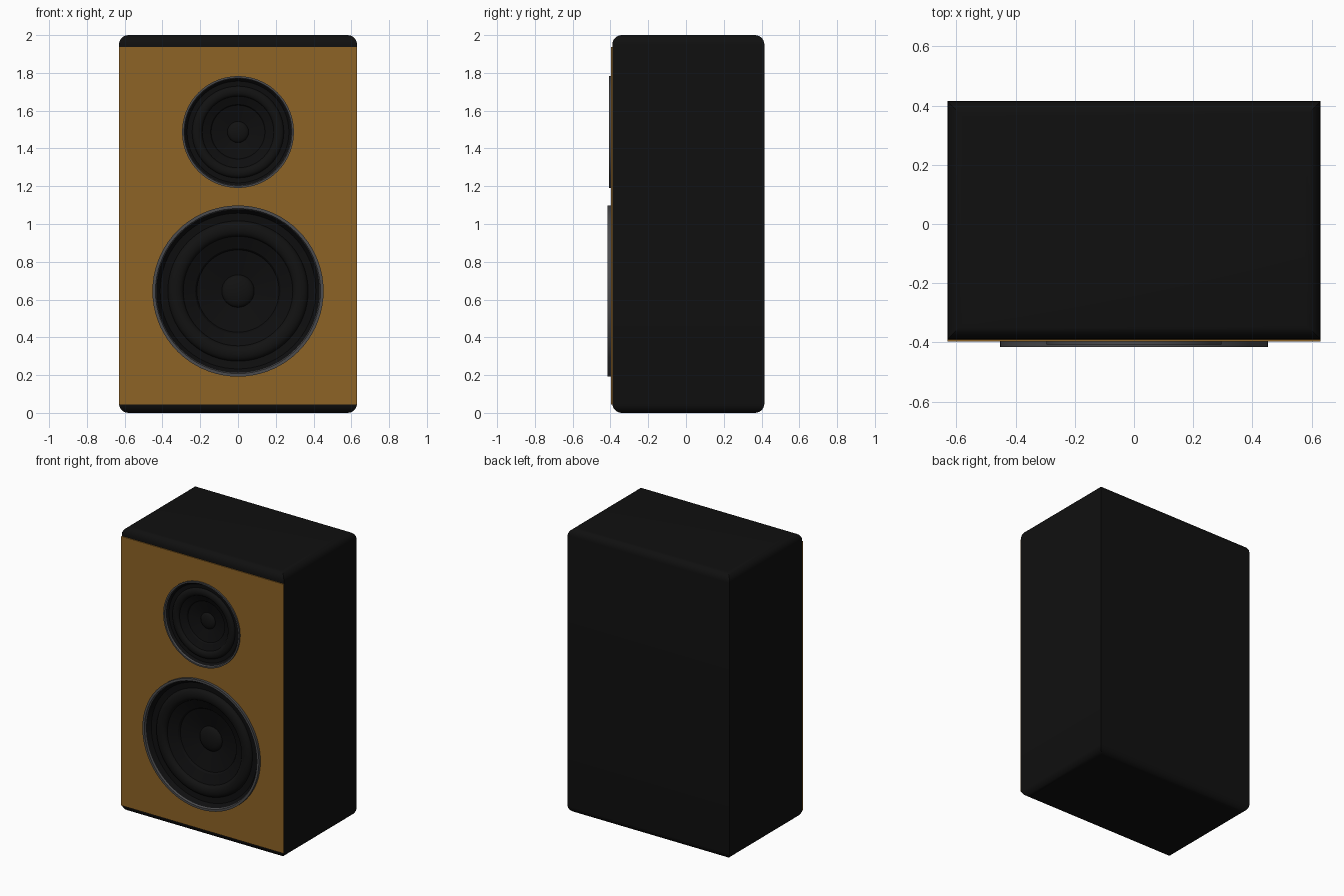
import bpy, bmesh, math
from mathutils import Matrix

if "Cube" in bpy.data.objects:
    bpy.data.objects.remove(bpy.data.objects["Cube"])


def material(name, r, g, b):
    m = bpy.data.materials.new(name)
    m.diffuse_color = (r, g, b, 1)
    m.use_nodes = True
    m.node_tree.nodes["Principled BSDF"].inputs["Base Color"].default_value = m.diffuse_color
    return m


BLACK = material("cabinet_black", 0.005, 0.005, 0.005)
WOOD = material("warm_wood", 0.27, 0.125, 0.019)
GREY = material("rim_grey", 0.07, 0.07, 0.074)
CONE = material("cone_black", 0.0045, 0.0045, 0.0048)
RUBBER = material("surround_black", 0.006, 0.006, 0.006)


def make_object(name, bm, mat):
    bmesh.ops.recalc_face_normals(bm, faces=bm.faces)
    me = bpy.data.meshes.new(name)
    bm.to_mesh(me)
    bm.free()
    ob = bpy.data.objects.new(name, me)
    bpy.context.collection.objects.link(ob)
    if mat:
        me.materials.append(mat)
    return ob


def activate(ob):
    bpy.ops.object.select_all(action='DESELECT')
    ob.select_set(True)
    bpy.context.view_layer.objects.active = ob


def smooth(ob):
    activate(ob)
    bpy.ops.object.shade_smooth_by_angle(angle=math.radians(30))


def box(name, lo, hi, mat, round_ends=0):
    bm = bmesh.new()
    bmesh.ops.create_cube(bm, size=1)
    for v in bm.verts:
        v.co = [(a + b) / 2 + c * (b - a) for a, b, c in zip(lo, hi, v.co)]
    if round_ends:  # round only the top and bottom edges
        edges = [e for e in bm.edges if abs(e.verts[0].co.z - e.verts[1].co.z) < 1e-5]
        bmesh.ops.bevel(bm, geom=edges, offset=round_ends, segments=6,
                        profile=0.5, affect='EDGES')
    return make_object(name, bm, mat)


def lathe(name, points, z, mat):
    """Spin (radius, y) points around a front-to-back axis at height z."""
    bm = bmesh.new()
    vs = [bm.verts.new((r, y, z)) for r, y in points]
    es = [bm.edges.new(p) for p in zip(vs, vs[1:])]
    bmesh.ops.spin(bm, geom=vs + es, cent=(0, 0, z), axis=(0, 1, 0),
                   angle=math.tau, steps=72)
    bmesh.ops.remove_doubles(bm, verts=bm.verts, dist=1e-5)
    ob = make_object(name, bm, mat)
    # open shells must face the front
    if sum(p.normal.y * p.area for p in ob.data.polygons) > 1e-4:
        ob.data.flip_normals()
    smooth(ob)
    return ob


# cabinet body and front panel
cabinet = box("cabinet", (-0.63, -0.39, 0), (0.63, 0.415, 2), BLACK, 0.05)
panel = box("front_panel", (-0.63, -0.397, 0.045), (0.63, -0.39, 1.937), WOOD)

# drivers: name, height, radius, front of rim
for name, z, R, y0 in (("woofer", 0.645, 0.453, -0.415),
                       ("tweeter", 1.487, 0.296, -0.408)):
    # opening through panel and cabinet
    bm = bmesh.new()
    bmesh.ops.create_cone(bm, cap_ends=True, segments=72, radius1=R * 0.97,
                          radius2=R * 0.97, depth=0.3,
                          matrix=Matrix.Translation((0, -0.35, z)) @ Matrix.Rotation(math.pi / 2, 4, 'X'))
    cutter = make_object(name + "_cutter", bm, None)
    for ob in (cabinet, panel):
        mod = ob.modifiers.new("opening", 'BOOLEAN')
        mod.operation, mod.solver, mod.object = 'DIFFERENCE', 'EXACT', cutter
        activate(ob)
        bpy.ops.object.modifier_apply(modifier=mod.name)
    bpy.data.objects.remove(cutter)

    # raised rim
    lathe(name + "_rim", [(R, -0.385), (R, y0), (R * 0.965, y0), (R * 0.955, y0 + 0.012)], z, GREY)
    # basket edge stepping inwards
    lathe(name + "_basket", [(R * 0.955, y0 + 0.012), (R * 0.91, y0 + R * 0.09),
                             (R * 0.82, y0 + R * 0.1)], z, CONE)
    # half-round rubber surround
    roll = [(R * (0.73 + 0.09 * math.cos(a)), y0 + R * (0.1 - 0.06 * math.sin(a)))
            for a in (math.pi * i / 10 for i in range(11))]
    lathe(name + "_surround", roll, z, RUBBER)
    # cone
    lathe(name + "_cone", [(R * 0.64, y0 + R * 0.1), (R * 0.5, y0 + R * 0.16),
                           (R * 0.48, y0 + R * 0.19), (R * 0.19, y0 + R * 0.26)], z, CONE)
    # dust cap
    cap = [(R * 0.19 * math.cos(a), y0 + R * (0.26 - 0.07 * math.sin(a)))
           for a in (math.pi / 2 * i / 8 for i in range(9))]
    lathe(name + "_dust_cap", cap, z, RUBBER)

smooth(cabinet)
